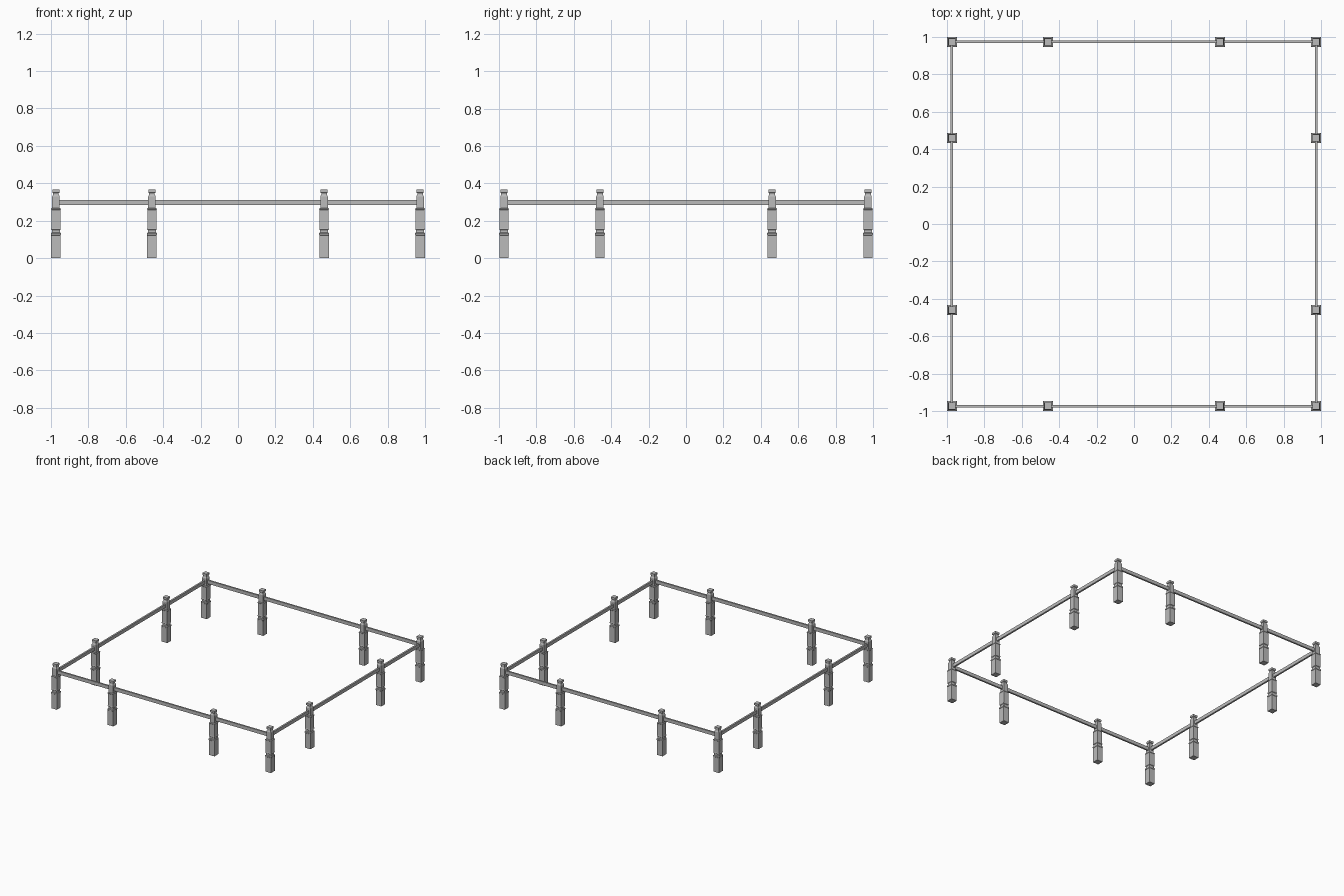
import bpy
import bmesh

cube = bpy.data.objects.get("Cube")
if cube:
    bpy.data.objects.remove(cube, do_unlink=True)

EDGE = 0.973   # centre line of the outer posts and rails
INNER = 0.46   # offset of the intermediate posts

grey = bpy.data.materials.new("grey_stone")
grey.use_nodes = True
colour = (0.5, 0.5, 0.5, 1)
grey.diffuse_color = colour
grey.node_tree.nodes["Principled BSDF"].inputs["Base Color"].default_value = colour


def add_object(name, mesh, location):
    obj = bpy.data.objects.new(name, mesh)
    obj.location = location
    bpy.context.collection.objects.link(obj)


def finish_mesh(name, bm):
    bmesh.ops.recalc_face_normals(bm, faces=bm.faces)
    mesh = bpy.data.meshes.new(name)
    bm.to_mesh(mesh)
    bm.free()
    mesh.materials.append(grey)
    return mesh


def square_post(profile):
    """Stack square rings of (half width, height) into a closed post."""
    bm = bmesh.new()
    rings = [[bm.verts.new((sx * r, sy * r, z))
              for sx, sy in ((-1, -1), (1, -1), (1, 1), (-1, 1))]
             for r, z in profile]
    for low, high in zip(rings, rings[1:]):
        for i in range(4):
            j = (i + 1) % 4
            bm.faces.new((low[i], low[j], high[j], high[i]))
    bm.faces.new(rings[0][::-1])
    bm.faces.new(rings[-1])
    return finish_mesh("post", bm)


def box(name, size):
    bm = bmesh.new()
    bmesh.ops.create_cube(bm, size=1)
    bmesh.ops.scale(bm, vec=size, verts=bm.verts)
    return finish_mesh(name, bm)


# Square post: base block, collar, waist, body, upper block, neck, cap
post = square_post([
    (0.025, 0), (0.025, 0.122), (0.027, 0.124), (0.027, 0.133),
    (0.022, 0.137), (0.022, 0.15), (0.025, 0.153), (0.025, 0.158),
    (0.024, 0.162), (0.024, 0.258), (0.026, 0.26), (0.026, 0.265),
    (0.02, 0.268), (0.02, 0.33), (0.015, 0.34), (0.015, 0.347),
    (0.019, 0.35), (0.019, 0.366),
])

# Four corner posts and two intermediate posts on each side
for sx in (-1, 1):
    for sy in (-1, 1):
        for label, x, y in (("corner_post", EDGE, EDGE),
                            ("front_back_post", INNER, EDGE),
                            ("side_post", EDGE, INNER)):
            add_object(label, post, (sx * x, sy * y, 0))

# One horizontal rail along each side
long_rail = box("rail_x", (2 * EDGE, 0.014, 0.028))
side_rail = box("rail_y", (0.014, 2 * EDGE, 0.028))
for s in (-1, 1):
    add_object("front_rail" if s < 0 else "back_rail", long_rail, (0, s * EDGE, 0.298))
    add_object("right_rail" if s < 0 else "left_rail", side_rail, (s * EDGE, 0, 0.298))
